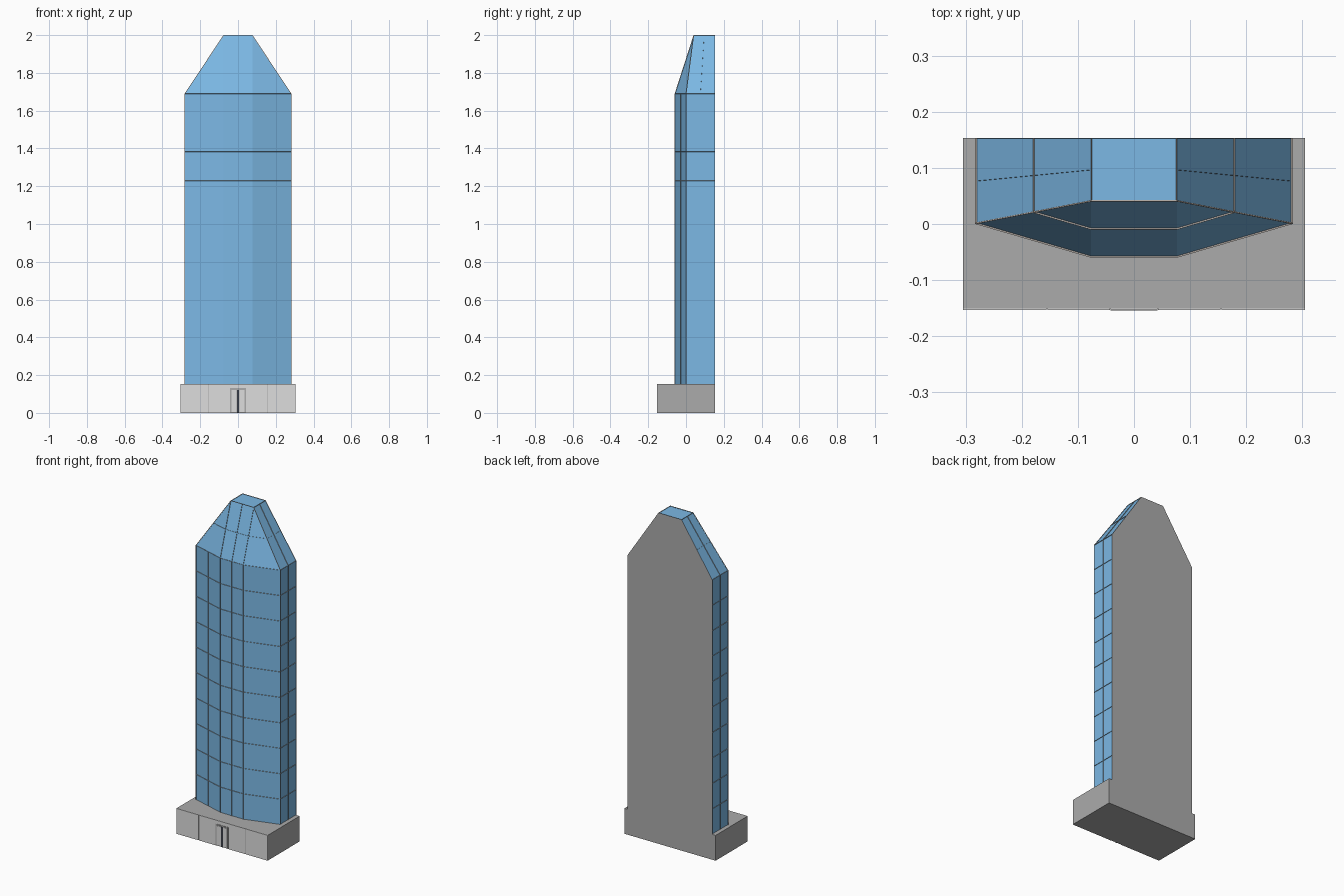
import bpy, bmesh
from mathutils import Vector

if "Cube" in bpy.data.objects:
    bpy.data.objects.remove(bpy.data.objects["Cube"])


def material(name, rgb):
    m = bpy.data.materials.new(name)
    m.diffuse_color = (*rgb, 1)
    m.use_nodes = True
    m.node_tree.nodes["Principled BSDF"].inputs["Base Color"].default_value = m.diffuse_color
    return m


GLASS = material("blue_glass", (0.20, 0.48, 0.78))
FRAME = material("warm_grey_frame", (0.42, 0.38, 0.35))
STONE = material("grey_stone", (0.41, 0.41, 0.41))
PANEL = material("light_grey_panel", (0.73, 0.73, 0.73))
DARK = material("dark_door_gap", (0.04, 0.045, 0.06))


def make_object(name, bm, mats):
    me = bpy.data.meshes.new(name)
    bm.to_mesh(me)
    bm.free()
    for m in mats:
        me.materials.append(m)
    ob = bpy.data.objects.new(name, me)
    bpy.context.collection.objects.link(ob)
    return ob


def box(name, lo, hi, mat):
    bm = bmesh.new()
    bmesh.ops.create_cube(bm, size=1)
    lo, hi = Vector(lo), Vector(hi)
    for v in bm.verts:
        v.co = Vector([(lo[i] + hi[i]) / 2 + v.co[i] * (hi[i] - lo[i]) for i in range(3)])
    return make_object(name, bm, [mat])


def patch(bm, a, b, c, d, nu, nv):
    """Grid of separate panes; a,b bottom left/right, c,d top right/left, seen from outside."""
    a, b, c, d = map(Vector, (a, b, c, d))

    def at(u, v):
        return a.lerp(b, u).lerp(d.lerp(c, u), v)

    for i in range(nu):
        for j in range(nv):
            u0, u1, v0, v1 = i / nu, (i + 1) / nu, j / nv, (j + 1) / nv
            pts = []
            for p in (at(u0, v0), at(u1, v0), at(u1, v1), at(u0, v1)):
                if all((p - q).length > 1e-5 for q in pts):   # triangles at the crown tip
                    pts.append(p)
            bm.faces.new([bm.verts.new(p) for p in pts])


def glaze(bm):
    """Flat frame round every pane, glass set slightly back."""
    panes = bm.faces[:]
    rim = bmesh.ops.inset_individual(bm, faces=panes, thickness=0.005, depth=0)["faces"]
    step = bmesh.ops.inset_individual(bm, faces=panes, thickness=0.0003, depth=-0.003)["faces"]
    for f in rim + step:
        f.material_index = 1


Z0, Z1, Z2, BACK = 0.153, 1.69, 2.0, 0.153
# footprint from back left, round the front, to back right, and the matching roof corners
foot = [(-0.283, BACK), (-0.283, 0.0), (-0.077, -0.06), (0.077, -0.06), (0.283, 0.0), (0.283, BACK)]
roof = [(-0.077, BACK), (-0.077, 0.04), (-0.077, 0.04), (0.077, 0.04), (0.077, 0.04), (0.077, BACK)]

# curtain wall of the shaft
bm = bmesh.new()
for p, q in zip(foot, foot[1:]):
    patch(bm, (*p, Z0), (*q, Z0), (*q, Z1), (*p, Z1), 2, 10)
glaze(bm)
make_object("tower_glazing", bm, [GLASS, FRAME])

# tapered crown and roof light
bm = bmesh.new()
for i in range(5):
    patch(bm, (*foot[i], Z1), (*foot[i + 1], Z1), (*roof[i + 1], Z2), (*roof[i], Z2),
          1 if i in (1, 3) else 2, 2)
patch(bm, (*roof[1], Z2), (*roof[4], Z2), (*roof[5], Z2), (*roof[0], Z2), 1, 1)
glaze(bm)
make_object("crown_glazing", bm, [GLASS, FRAME])

# blank back wall
bm = bmesh.new()
outline = [(0.283, Z0), (-0.283, Z0), (-0.283, Z1), (-0.077, Z2), (0.077, Z2), (0.283, Z1)]
bm.faces.new([bm.verts.new((x, BACK, z)) for x, z in outline])
make_object("back_wall", bm, [STONE])

# podium
F = -0.153
box("podium", (-0.305, F + 0.002, 0), (0.305, BACK, Z0), STONE)

# cladding panels on the podium front, with narrow joints
for side, s in (("left", -1), ("right", 1)):
    for n, (x0, x1) in enumerate(((0.043, 0.154), (0.156, 0.305))):
        lo, hi = sorted((s * x0, s * x1))
        box(f"front_panel_{side}_{n}", (lo, F, 0), (hi, F + 0.002, Z0), PANEL)
    # door leaf and jamb
    lo, hi = sorted((s * 0.007, s * 0.035))
    box(f"door_leaf_{side}", (lo, F, 0.004), (hi, F + 0.002, 0.121), PANEL)
    lo, hi = sorted((s * 0.036, s * 0.042))
    box(f"door_jamb_{side}", (lo, F - 0.001, 0), (hi, F + 0.002, 0.13), STONE)
box("door_head", (-0.042, F - 0.001, 0.123), (0.042, F + 0.002, 0.13), STONE)
box("panel_over_door", (-0.042, F, 0.131), (0.042, F + 0.002, Z0), PANEL)
box("door_gap", (-0.006, F, 0), (0.006, F + 0.002, 0.122), DARK)
